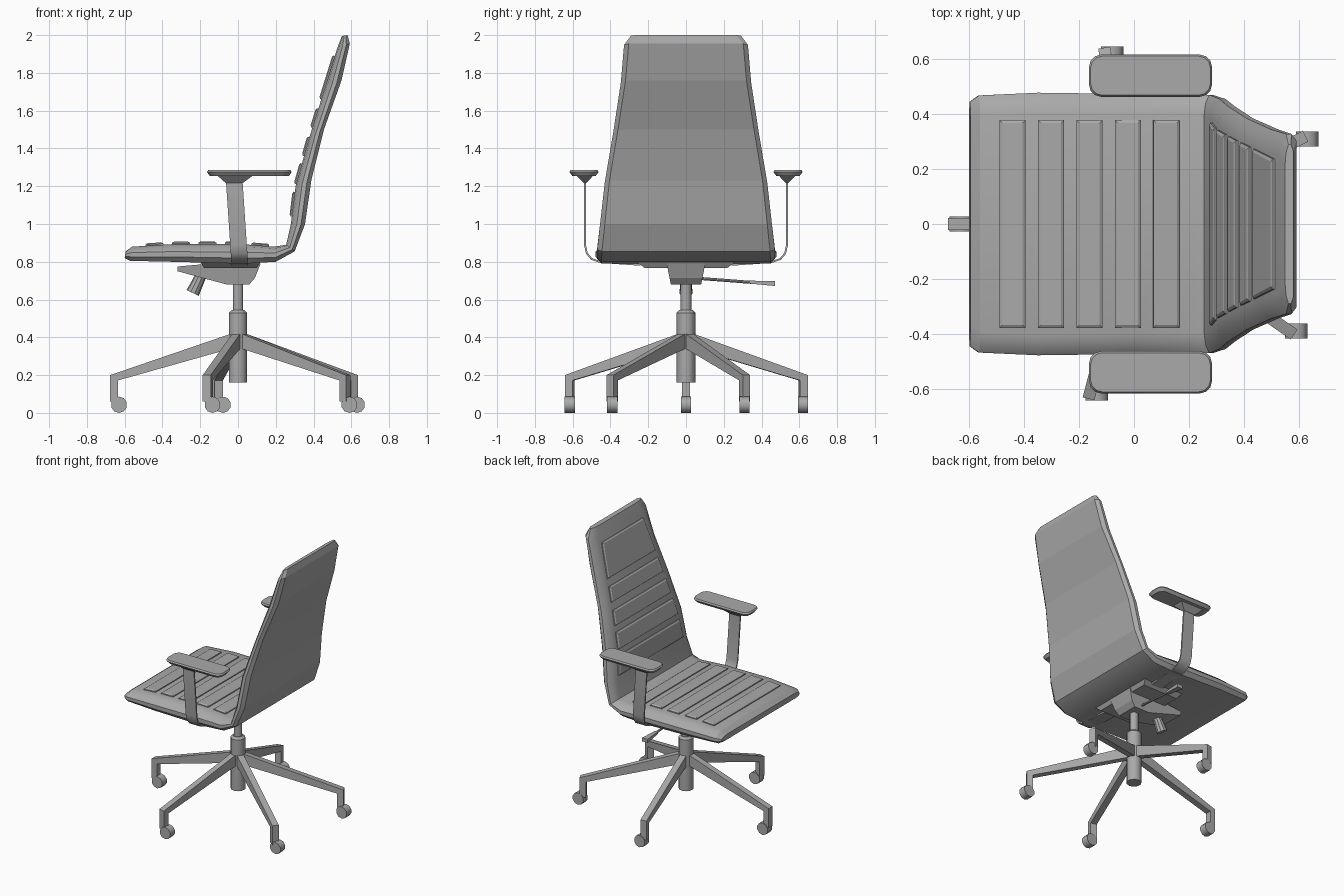
import bpy, bmesh, math
from mathutils import Vector

cube = bpy.data.objects.get("Cube")
if cube:
    bpy.data.objects.remove(cube)

grey = bpy.data.materials.new("mid_grey")
grey.use_nodes = True
grey.diffuse_color = (0.4, 0.4, 0.4, 1)
grey.node_tree.nodes["Principled BSDF"].inputs["Base Color"].default_value = (0.4, 0.4, 0.4, 1)


def finish(name, bm, smooth=None):
    bmesh.ops.recalc_face_normals(bm, faces=bm.faces)
    mesh = bpy.data.meshes.new(name)
    bm.to_mesh(mesh)
    bm.free()
    mesh.materials.append(grey)
    obj = bpy.data.objects.new(name, mesh)
    bpy.context.collection.objects.link(obj)
    if smooth:
        bpy.ops.object.select_all(action='DESELECT')
        obj.select_set(True)
        bpy.context.view_layer.objects.active = obj
        bpy.ops.object.shade_smooth_by_angle(angle=math.radians(smooth))
    return obj


def loft(name, rings, smooth=None):
    """Skin a row of closed rings and cap both ends."""
    bm = bmesh.new()
    rows = [[bm.verts.new(p) for p in ring] for ring in rings]
    n = len(rows[0])
    for a, b in zip(rows, rows[1:]):
        for i in range(n):
            j = (i + 1) % n
            bm.faces.new((a[i], a[j], b[j], b[i]))
    bm.faces.new(rows[0])
    bm.faces.new(rows[-1])
    return finish(name, bm, smooth)


def rod(name, p0, p1, r0, r1, sides=8, smooth=None):
    p0, p1 = Vector(p0), Vector(p1)
    bm = bmesh.new()
    bmesh.ops.create_cone(bm, cap_ends=True, segments=sides, radius1=r0, radius2=r1,
                          depth=(p1 - p0).length)
    bmesh.ops.rotate(bm, verts=bm.verts, matrix=(p1 - p0).to_track_quat('Z', 'Y').to_matrix())
    bmesh.ops.translate(bm, verts=bm.verts, vec=(p0 + p1) / 2)
    return finish(name, bm, smooth)


def rect(cx, cy, z, hx, hy):
    return [(cx + sx * hx, cy + sy * hy, z) for sx, sy in ((-1, -1), (1, -1), (1, 1), (-1, 1))]


def round_rect(cx, cy, z, hx, hy, r):
    ring = []
    for k, (sx, sy) in enumerate(((1, 1), (-1, 1), (-1, -1), (1, -1))):
        for s in range(4):
            a = math.radians(90 * k + 30 * s)
            ring.append((cx + sx * (hx - r) + r * math.cos(a),
                         cy + sy * (hy - r) + r * math.sin(a), z))
    return ring


# Seat and backrest shell: sitting-side point, outer point, half width
stations = [
    ((-0.595, 0.855), (-0.60, 0.82), 0.445),
    ((-0.56, 0.88), (-0.57, 0.805), 0.468),
    ((-0.35, 0.893), (-0.35, 0.80), 0.478),
    ((0.0, 0.895), (0.03, 0.79), 0.473),
    ((0.19, 0.88), (0.20, 0.80), 0.472),
    ((0.255, 0.89), (0.30, 0.855), 0.47),
    ((0.28, 1.0), (0.355, 1.0), 0.455),
    ((0.305, 1.2), (0.388, 1.23), 0.43),
    ((0.375, 1.45), (0.455, 1.5), 0.385),
    ((0.46, 1.72), (0.548, 1.76), 0.345),
    ((0.525, 1.93), (0.592, 1.955), 0.328),
    ((0.55, 1.995), (0.58, 2.0), 0.29),
]
half = [(0.075, 0.0), (0.03, 0.12), (0.0, 0.42), (0.0, 0.72), (0.025, 1.0)]
section = [(1, i, d) for i, d in half] + [(-1, i, d) for i, d in reversed(half)]
rings = []
for inner, outer, w in stations:
    a, b = Vector(inner), Vector(outer)
    ring = []
    for side, inset, depth in section:
        p = a.lerp(b, depth)
        ring.append((p.x, side * (w - inset), p.y))
    rings.append(ring)
shell = loft("seat_and_back_shell", rings, 30)
for poly in shell.data.polygons:      # broad outer panels stay faceted
    if poly.area > 0.05 and poly.normal.x > 0.5:
        poly.use_smooth = False


# Raised upholstery strips
def on_shell(value, axis):
    """Sitting-side point where the given axis (0 = x, 1 = z) has this value."""
    pts = [Vector(s[0]) for s in stations]
    pts = pts[:5] if axis == 0 else pts[5:]
    for a, b in zip(pts, pts[1:]):
        if a[axis] <= value <= b[axis]:
            return a.lerp(b, (value - a[axis]) / (b[axis] - a[axis]))


def strip(name, start, end, axis, w0, w1):
    a, b = on_shell(start, axis), on_shell(end, axis)
    along = (b - a).normalized()
    normal = Vector((-along.y, along.x))
    layers = []
    for height, inset in ((-0.02, 0.0), (0.007, 0.0), (0.013, 0.01)):
        p = a + along * inset + normal * height
        q = b - along * inset + normal * height
        u, v = w0 - inset, w1 - inset
        layers.append([(p.x, -u, p.y), (p.x, u, p.y), (q.x, v, q.y), (q.x, -v, q.y)])
    loft(name, layers)


for i in range(5):
    x = -0.49 + 0.14 * i
    strip(f"seat_strip_{i + 1}", x, x + 0.095, 0, 0.378, 0.378)
back_strips = [(1.04, 1.17), (1.21, 1.32), (1.36, 1.46), (1.51, 1.61), (1.66, 1.89)]
for i, (z0, z1) in enumerate(back_strips):
    strip(f"back_strip_{i + 1}", z0, z1, 1, 0.53 - 0.155 * z0, 0.53 - 0.155 * z1)

# Armrests: pad, pad mount and bent flat bracket on each side
bend = [(0.535, 1.23), (0.535, 0.89), (0.525, 0.845), (0.50, 0.815), (0.455, 0.799), (0.24, 0.784)]
for side, label in ((1, "left"), (-1, "right")):
    loft(f"{label}_arm_pad", [
        round_rect(0.06, side * 0.54, 1.255, 0.21, 0.062, 0.04),
        round_rect(0.06, side * 0.54, 1.275, 0.224, 0.077, 0.045),
        round_rect(0.06, side * 0.54, 1.285, 0.218, 0.071, 0.042)], 30)
    loft(f"{label}_pad_mount", [rect(-0.02, side * 0.535, 1.217, 0.045, 0.007),
                                rect(-0.015, side * 0.535, 1.257, 0.095, 0.045)])
    path = [Vector(p) for p in bend]
    rings = []
    for i, p in enumerate(path):
        t = path[min(i + 1, len(path) - 1)] - path[max(i - 1, 0)]
        n = Vector((-t.y, t.x)).normalized() * 0.005
        cx = -0.02 + 0.03 * (1.23 - p.y) / 0.45
        rings.append([(cx + sx * 0.044, side * (p.x + sn * n.x), p.y + sn * n.y)
                      for sx, sn in ((-1, -1), (1, -1), (1, 1), (-1, 1))])
    loft(f"{label}_arm_bracket", rings, 40)

# Tilt mechanism under the seat
loft("mounting_plate", [rect(-0.04, 0, 0.768, 0.14, 0.22), rect(-0.04, 0, 0.80, 0.16, 0.26)])
housing = [(-0.32, 0.775), (-0.32, 0.75), (-0.18, 0.712), (-0.06, 0.68),
           (0.06, 0.68), (0.09, 0.715), (0.12, 0.79), (-0.15, 0.79)]
loft("tilt_housing", [[(x, s * (0.08 + 0.2 * (z - 0.68)), z) for x, z in housing]
                      for s in (-1, 1)])
rod("tension_knob", (-0.19, 0, 0.74), (-0.24, 0, 0.635), 0.028, 0.036, 10, 30)
rod("height_lever", (0.0, 0.07, 0.712), (0.0, 0.36, 0.69), 0.008, 0.008)
loft("lever_paddle", [[(x, y, z) for x, z in ((-h, c - t), (h, c - t), (h, c + t), (-h, c + t))]
                      for y, h, c, t in ((0.34, 0.012, 0.692, 0.008), (0.47, 0.022, 0.685, 0.013))])

# Gas column
rod("lower_column", (0, 0, 0.16), (0, 0, 0.53), 0.05, 0.05, 10, 40)
rod("column_collar", (0, 0, 0.53), (0, 0, 0.545), 0.05, 0.035, 10)
rod("upper_column", (0, 0, 0.53), (0, 0, 0.70), 0.029, 0.029, 10, 40)

# Five-leg base with castors
tips = [(-0.655, 0.0), (-0.105, 0.62), (-0.16, -0.615), (0.605, 0.31), (0.565, -0.39)]
for i, (tx, ty) in enumerate(tips):
    reach = Vector((tx, ty))
    out = reach.normalized()
    across = Vector((-out.y, out.x))
    r = reach.length
    # side outline of the arm and its down-turned end, as distance and height
    outline = [(0.02, 0.425), (r + 0.022, 0.2), (r + 0.022, 0.06), (r - 0.02, 0.06),
               (r - 0.02, 0.172), (0.02, 0.345)]
    rings = []
    for s in (-1, 1):
        ring = []
        for d, z in outline:
            p = out * d + across * s * 0.022
            ring.append((p.x, p.y, z))
        rings.append(ring)
    loft(f"base_leg_{i + 1}", rings)
    cx = tx + 0.025
    rod(f"castor_{i + 1}", (cx, ty - 0.027, 0.043), (cx, ty + 0.027, 0.043), 0.043, 0.043, 10, 40)
